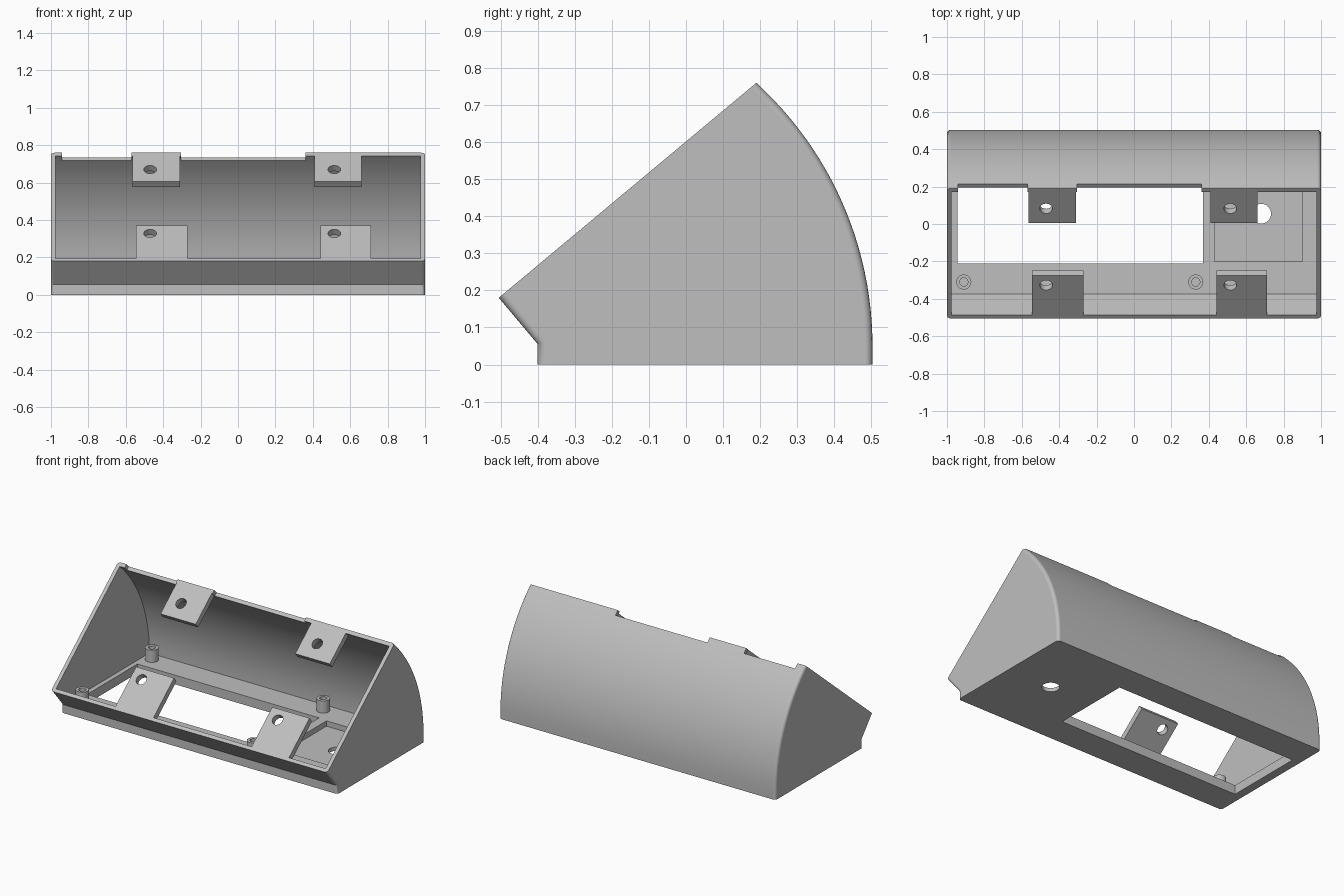
import bpy, bmesh, math
from mathutils import Matrix, Vector

cube = bpy.data.objects.get("Cube")
if cube:
    bpy.data.objects.remove(cube, do_unlink=True)

grey = bpy.data.materials.new("light grey plastic")
grey.use_nodes = True
grey.diffuse_color = (0.52, 0.52, 0.52, 1)
grey.node_tree.nodes["Principled BSDF"].inputs["Base Color"].default_value = grey.diffuse_color

# Frame of the sloped opening: local x across, y up the slope, z outward
LIP, APEX = Vector((0, -0.505, 0.18)), Vector((0, 0.19, 0.76))
SLOPE_LENGTH = (APEX - LIP).length
tilt = math.atan2(APEX.z - LIP.z, APEX.y - LIP.y)
SLOPE = Matrix.Translation(LIP) @ Matrix.Rotation(tilt, 4, 'X')


def finish(name, bm, matrix=None):
    if matrix:
        bm.transform(matrix)
    bmesh.ops.recalc_face_normals(bm, faces=bm.faces)
    mesh = bpy.data.meshes.new(name)
    bm.to_mesh(mesh)
    bm.free()
    mesh.materials.append(grey)
    obj = bpy.data.objects.new(name, mesh)
    bpy.context.collection.objects.link(obj)
    return obj


def prism(profile, half_width):
    """Extrude a y-z profile across x."""
    bm = bmesh.new()
    face = bm.faces.new([bm.verts.new((-half_width, y, z)) for y, z in profile])
    new = bmesh.ops.extrude_face_region(bm, geom=[face])["geom"]
    verts = [v for v in new if isinstance(v, bmesh.types.BMVert)]
    bmesh.ops.translate(bm, verts=verts, vec=(2 * half_width, 0, 0))
    return bm


def box(name, x, y, z, matrix=None):
    bm = bmesh.new()
    bmesh.ops.create_cube(bm, size=1)
    for v in bm.verts:
        v.co = [lo + (c + 0.5) * (hi - lo) for c, (lo, hi) in zip(v.co, (x, y, z))]
    return finish(name, bm, matrix)


def cylinder(name, x, y, radius, z, matrix=None):
    bm = bmesh.new()
    bmesh.ops.create_cone(bm, cap_ends=True, segments=32, radius1=radius,
                          radius2=radius, depth=z[1] - z[0])
    bmesh.ops.translate(bm, verts=bm.verts, vec=(x, y, sum(z) / 2))
    return finish(name, bm, matrix)


def activate(obj):
    bpy.ops.object.select_all(action='DESELECT')
    obj.select_set(True)
    bpy.context.view_layer.objects.active = obj


def cut(obj, cutter):
    activate(obj)
    mod = obj.modifiers.new("cut", 'BOOLEAN')
    mod.operation = 'DIFFERENCE'
    mod.solver = 'EXACT'
    mod.object = cutter
    bpy.ops.object.modifier_apply(modifier=mod.name)
    bpy.data.objects.remove(cutter, do_unlink=True)


def smooth(obj):
    activate(obj)
    bpy.ops.object.shade_smooth_by_angle(angle=math.radians(30))
    obj.modifiers.new("even shading", 'WEIGHTED_NORMAL').keep_sharp = True


def arc(radius, end, steps=24):
    return [(-0.457 + radius * math.cos(end * i / steps),
             0.05 + radius * math.sin(end * i / steps)) for i in range(steps + 1)]


# Outer body with rounded end edges on the back and the front lip
outline = [(-0.40, 0), (0.503, 0)] + arc(0.96, math.asin(0.71 / 0.96))
outline[-1] = (APEX.y, APEX.z)
outline += [(LIP.y, LIP.z), (-0.40, 0.055)]
bm = prism(outline, 1)
rounded = []
for e in bm.edges:
    a, b = (v.co for v in e.verts)
    along = (b - a).normalized()
    on_cap = abs(along.x) < 0.01
    bottom = max(a.z, b.z) < 0.001
    opening = on_cap and (b - a).length > 0.85
    if on_cap and not bottom and not opening:
        rounded.append(e)
bmesh.ops.bevel(bm, geom=rounded, offset=0.02, segments=4, profile=0.5, affect='EDGES')
shell = finish("housing_shell", bm)

# Hollow interior, open at the slope
FLOOR = 0.06
hollow = [(-0.375, FLOOR), (0.478, FLOOR)] + arc(0.935, math.radians(60))[1:]
hollow.append((-0.631, 0.367))
cut(shell, finish("hollow", prism(hollow, 0.975)))

# Floor window, shallow pocket and cable hole
cut(shell, box("window", (-0.945, 0.37), (-0.21, 0.31), (-0.1, 0.1)))
cut(shell, box("pocket", (0.43, 0.90), (-0.20, 0.30), (0.025, 0.1)))
cut(shell, cylinder("cable_hole", 0.68, 0.055, 0.053, (-0.1, 0.1)))

# Notches in the top rim
for x in ((-0.94, -0.57), (-0.305, 0.36)):
    cut(shell, box("notch", x, (0.85, 1.0), (-0.035, 0.1), SLOPE))
smooth(shell)

# Screw tabs lying flush with the opening
TAB = 0.039
tabs = {
    "upper_right_tab": ((-0.565, -0.31), (SLOPE_LENGTH - 0.24, SLOPE_LENGTH - 0.004), -0.47),
    "upper_left_tab": ((0.41, 0.66), (SLOPE_LENGTH - 0.24, SLOPE_LENGTH - 0.004), 0.515),
    "lower_right_tab": ((-0.545, -0.27), (0.01, 0.30), -0.47),
    "lower_left_tab": ((0.44, 0.71), (0.01, 0.30), 0.515),
}
for name, (x, s, hole_x) in tabs.items():
    tab = box(name, x, s, (-TAB, 0), SLOPE)
    hole_s = 0.232 if "lower" in name else SLOPE_LENGTH - 0.14
    cut(tab, cylinder("screw_hole", hole_x, hole_s, 0.034, (-0.1, 0.1), SLOPE))
    smooth(tab)

# Hollow standoffs around the window
for side, x in (("right", -0.91), ("left", 0.33)):
    for end, y in (("front", -0.31), ("back", 0.41)):
        post = cylinder(f"{end}_{side}_standoff", x, y, 0.04, (FLOOR - 0.01, 0.14))
        cut(post, cylinder("bore", x, y, 0.022, (FLOOR + 0.005, 0.2)))
        smooth(post)
